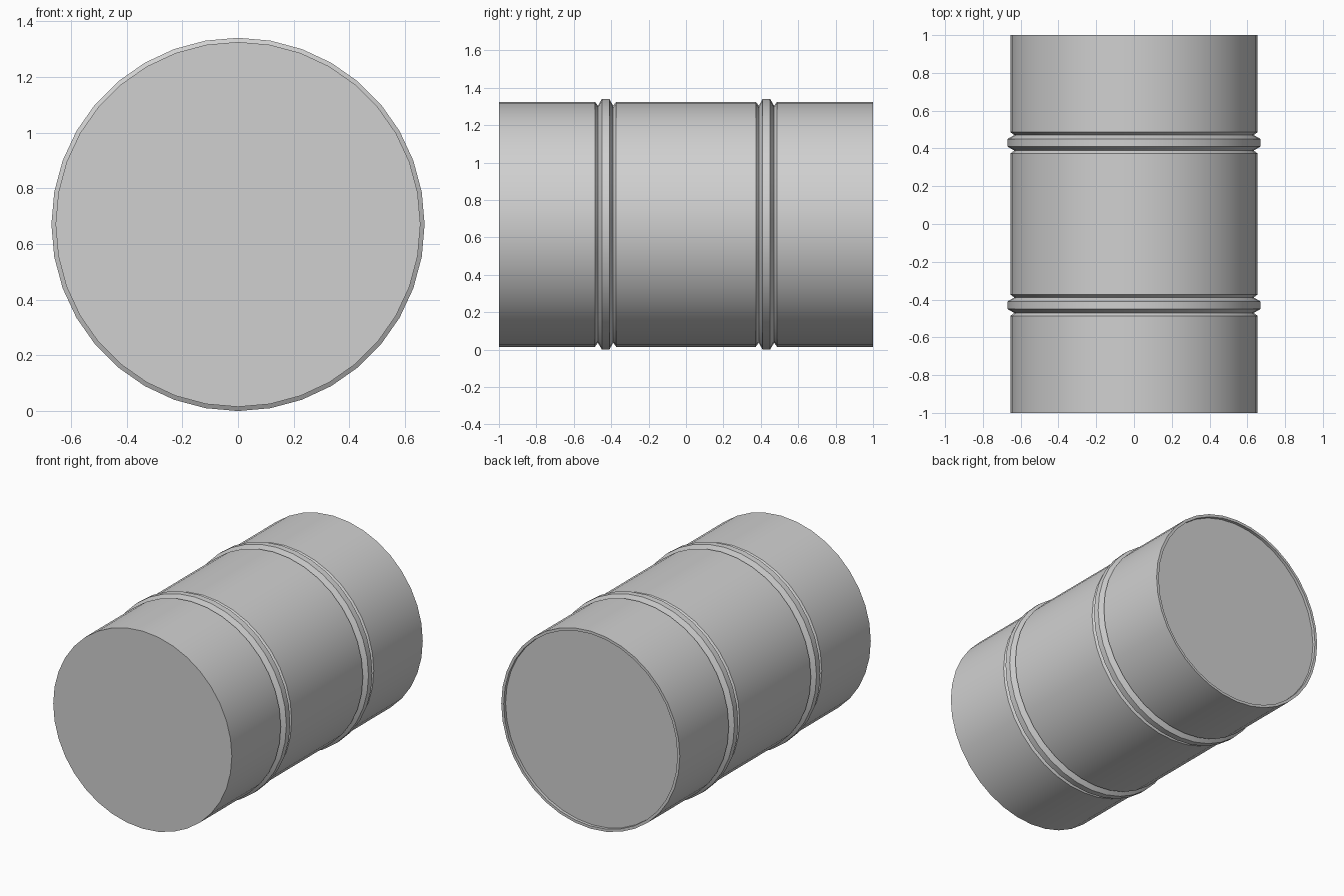
import bpy
import bmesh
from math import pi, radians
from mathutils import Vector

cube = bpy.data.objects.get("Cube")
if cube:
    bpy.data.objects.remove(cube, do_unlink=True)

SIDES = 36
BODY_R, GROOVE_R, RIB_R = 0.655, 0.634, 0.67
LIP_R, RECESS = 0.637, 0.02
RIB_Y = 0.43

grey = bpy.data.materials.new("light_grey_metal")
grey.use_nodes = True
colour = (0.63, 0.63, 0.63, 1)
grey.diffuse_color = colour
grey.node_tree.nodes["Principled BSDF"].inputs["Base Color"].default_value = colour


def rib(y):
    """Profile of a raised rib between two V grooves, as (y, radius)."""
    half = [(0.057, BODY_R), (0.041, GROOVE_R), (0.02, RIB_R)]
    return [(y - d, r) for d, r in half] + [(y + d, r) for d, r in reversed(half)]


# Side profile from the flush front end to the recessed back end
profile = [(-1, BODY_R)] + rib(-RIB_Y) + rib(RIB_Y)
profile += [(1, BODY_R), (1, LIP_R), (1 - RECESS, LIP_R)]

# Revolve the profile around the drum's long axis
bm = bmesh.new()
verts = [bm.verts.new((0, y, r)) for y, r in profile]
edges = [bm.edges.new(pair) for pair in zip(verts, verts[1:])]
bmesh.ops.spin(bm, geom=verts + edges, cent=(0, 0, 0), axis=(0, 1, 0),
               angle=2 * pi, steps=SIDES)
bmesh.ops.remove_doubles(bm, verts=bm.verts, dist=0.0005)

# Close the front lid and the sunken back lid
bmesh.ops.holes_fill(bm, edges=[e for e in bm.edges if e.is_boundary], sides=0)
bmesh.ops.recalc_face_normals(bm, faces=bm.faces)
bmesh.ops.translate(bm, verts=bm.verts, vec=Vector((0, 0, RIB_R)))

mesh = bpy.data.meshes.new("drum_body")
bm.to_mesh(mesh)
bm.free()
mesh.materials.append(grey)
drum = bpy.data.objects.new("drum_body", mesh)
bpy.context.collection.objects.link(drum)

# Smooth round walls, crisp ribs and rims
bpy.ops.object.select_all(action="DESELECT")
drum.select_set(True)
bpy.context.view_layer.objects.active = drum
bpy.ops.object.shade_smooth_by_angle(angle=radians(30))
